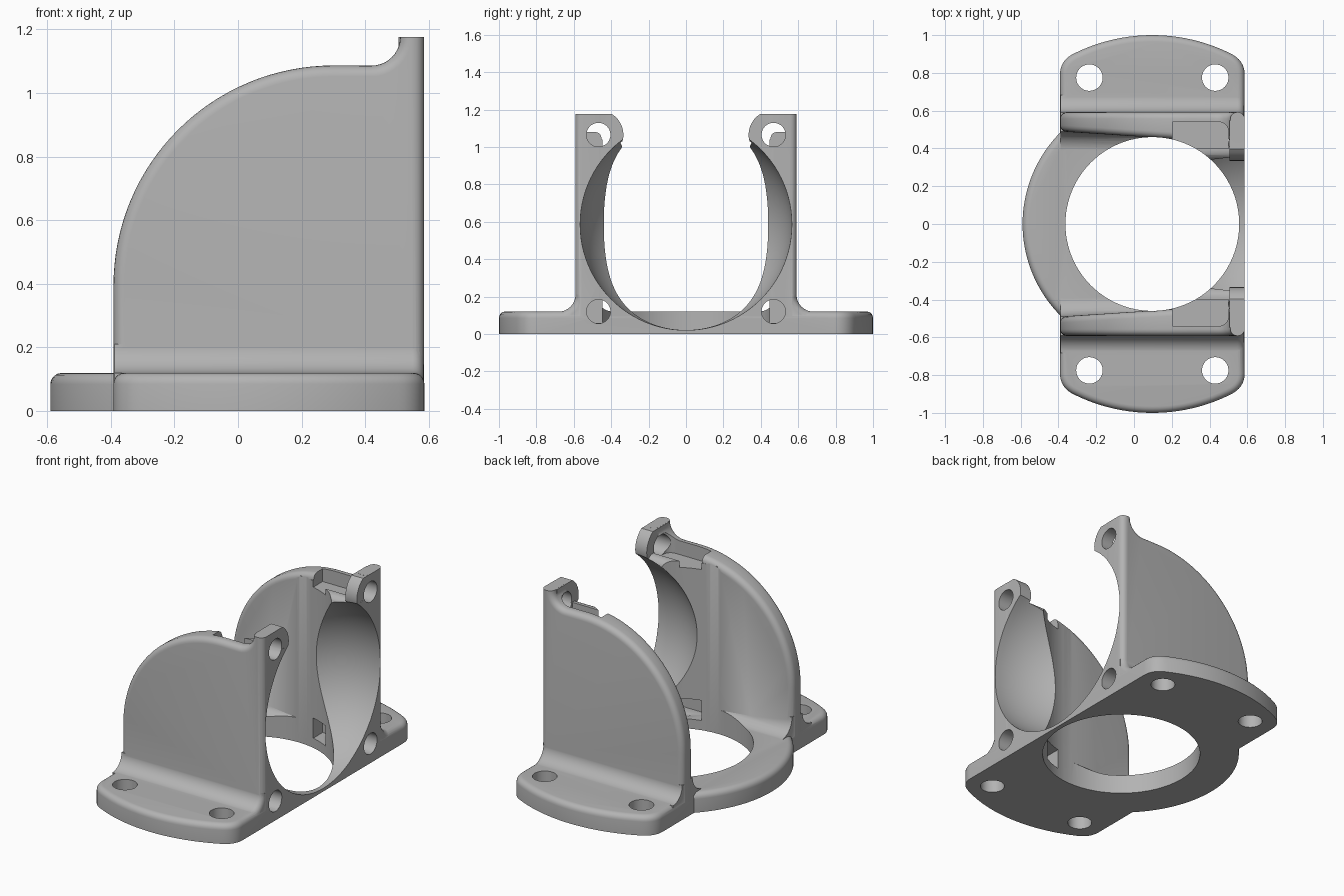
import bpy, bmesh
from math import sin, cos, radians

old = bpy.data.objects.get("Cube")
if old:
    bpy.data.objects.remove(old, do_unlink=True)

grey = bpy.data.materials.new("light grey")
grey.use_nodes = True
grey.diffuse_color = (0.45, 0.45, 0.45, 1)
grey.node_tree.nodes["Principled BSDF"].inputs["Base Color"].default_value = (0.45, 0.45, 0.45, 1)

CX = 0.097                    # centre of the round opening
BACK, FRONT = CX - 0.489, CX + 0.489
PLATE = 0.12                  # base thickness
OUT = 0.592                   # outer face of the side walls
AXIS_Z = 0.586                # height of the duct axis
GAP = 0.0006                  # keeps overlapping parts from sharing a plane


def arc(cx, cy, r, a0, a1, n):
    angles = [radians(a0 + (a1 - a0) * i / n) for i in range(n + 1)]
    return [(cx + r * cos(a), cy + r * sin(a)) for a in angles]


def circle(cx, cy, r, n=48):
    return arc(cx, cy, r, 0, 360, n)[:-1]


def finish(name, bm):
    bmesh.ops.recalc_face_normals(bm, faces=bm.faces)
    mesh = bpy.data.meshes.new(name)
    bm.to_mesh(mesh)
    bm.free()
    mesh.materials.append(grey)
    obj = bpy.data.objects.new(name, mesh)
    bpy.context.collection.objects.link(obj)
    return obj


def prism(name, pts, axis, t0, t1, soft=None, radius=0.035, warp=None):
    """Extrude a 2D outline along an axis, rounding the edges chosen by soft."""
    place = {"x": lambda u, v, t: (t, u, v),
             "y": lambda u, v, t: (u, t, v),
             "z": lambda u, v, t: (u, v, t)}[axis]
    bm = bmesh.new()
    ends = [[bm.verts.new(place(u, v, t)) for u, v in pts] for t in (t0, t1)]
    for end in ends:
        bm.faces.new(end)
    for i in range(len(pts)):
        j = (i + 1) % len(pts)
        bm.faces.new((ends[0][i], ends[0][j], ends[1][j], ends[1][i]))
    bmesh.ops.recalc_face_normals(bm, faces=bm.faces)
    if warp:
        for v in bm.verts:
            warp(v.co)
    if soft:
        edges = [e for e in bm.edges if soft(e.verts[0].co, e.verts[1].co)]
        bmesh.ops.bevel(bm, geom=edges, offset=radius, segments=5, profile=0.5,
                        affect="EDGES", clamp_overlap=False)
    return finish(name, bm)


def combine(target, others, operation):
    for other in others:
        mod = target.modifiers.new(operation.lower(), "BOOLEAN")
        mod.operation, mod.solver, mod.object = operation, "MANIFOLD", other
        bpy.context.view_layer.objects.active = target
        bpy.ops.object.modifier_apply(modifier=mod.name)
        bpy.data.objects.remove(other, do_unlink=True)


def top_rim(a, b):
    return min(a.z, b.z) > PLATE - 0.002


# Base plate with bowed ends and softened corners
half = arc(CX, 0.07, 0.93, 64, 116, 20)
x0, y0 = half[-1]
corner = []
for i in range(1, 9):
    t = i / 8
    corner.append(((1 - t) ** 2 * x0 + (1 - (1 - t) ** 2) * BACK,
                   (1 - t) ** 2 * y0 + 2 * t * (1 - t) * 0.87 + t * t * 0.79))
end = [(2 * CX - x, y) for x, y in reversed(corner)] + half + corner
outline = end + [(x, -y) for x, y in reversed(end)]
bracket = prism("duct_bracket", outline, "z", 0, PLATE, top_rim)

# Round flange bulging out at the back
adds = [prism("round_flange", arc(CX, 0, 0.687, 90, 270, 64), "z", GAP, PLATE - GAP, top_rim)]
cuts = []

# Side wall outline: quarter round at the back, raised tab at the front
wall = [(FRONT - GAP, 0.03), (FRONT - GAP, 1.176)]
wall += arc(0.42, 1.176, 0.09, 0, -90, 10)
wall += arc(0.3, 0.395, 0.692 - GAP, 90, 180, 32) + [(BACK + GAP, 0.03)]

for s in (1, -1):
    def soft_wall(a, b):
        along_side = (a.y - b.y) ** 2 < 0.01
        return along_side and max(a.z, b.z) > 0.1 and min(a.z, b.z) < 1.17

    def taper(co):
        if s * co.y < 0.5:
            co.y += s * 0.03 * (CX - co.x) / 0.489

    def soft_cove(a, b):
        return (min(a.x, b.x) > CX and min(a.z, b.z) > PLATE - 0.002
                and min(s * a.y, s * b.y) > OUT - 0.002)

    adds.append(prism("side_wall", wall, "y", s * 0.458, s * OUT, soft_wall, warp=taper))

    # Thick front part that carries the duct, and the screw tab
    duct = [(0.552, 0.01), (0.552, 1.04)] + arc(0.39, 0.99, 0.05, 90, 180, 6) + [(0.2, 0.01)]
    adds.append(prism("duct_body", [(s * y, z) for y, z in duct], "x", CX + 0.01, FRONT - 2 * GAP))
    tab = [(0.548, 0.95), (0.548, 1.176 - GAP)]
    tab += arc(0.465, 1.065, 0.131 - GAP, 122, 215, 10) + [(0.38, 0.95)]
    adds.append(prism("screw_tab", [(s * y, z) for y, z in tab], "x", 0.505, FRONT - 3 * GAP))

    # Coves between walls and base
    cove = [(0.57, 0.08), (0.682, 0.08)] + arc(0.682, 0.21, 0.091, 270, 180, 8) + [(0.57, 0.21)]
    adds.append(prism("outer_cove", [(s * y, z) for y, z in cove], "x",
                      BACK + 0.004, FRONT - 4 * GAP, soft_cove))
    cove = [(0.53, 0.08), (0.385, 0.08)] + arc(0.385, 0.223, 0.104, 270, 360, 8) + [(0.53, 0.223)]
    adds.append(prism("inner_cove", [(s * y, z) for y, z in cove], "x", BACK + 0.004, CX + 0.03))

    # Mounting holes, screw holes and nut pockets
    for dx in (-0.333, 0.333):
        cuts.append(prism("base_hole", circle(CX + dx, s * 0.775, 0.07), "z", -0.1, 0.3))
    for z in (PLATE, 1.065):
        cuts.append(prism("screw_hole", circle(s * 0.468, z, 0.064), "x", 0.3, 0.8))
    pocket = [(0.205, 0.4), (0.5, 0.4)] + arc(0.45, 0.49, 0.05, 0, 90, 6) + [(0.205, 0.54)]
    for z0, z1 in ((0.06, 0.185), (1.0, 1.4)):
        cuts.append(prism("nut_pocket", [(x, s * y) for x, y in pocket], "z", z0, z1))

# Round vertical opening and the bowl-shaped duct mouth
cuts.append(prism("opening", circle(CX, 0, 0.46, 96), "z", -0.2, 1.5))
ball = bmesh.new()
bmesh.ops.create_uvsphere(ball, u_segments=96, v_segments=48, radius=0.566)
for v in ball.verts:
    v.co.x, v.co.z = FRONT + 0.001 + v.co.z, AXIS_Z - v.co.x
cuts.append(finish("duct_mouth", ball))

combine(bracket, adds, "UNION")
combine(bracket, cuts, "DIFFERENCE")

bpy.ops.object.select_all(action="DESELECT")
bracket.select_set(True)
bpy.context.view_layer.objects.active = bracket
bpy.ops.object.shade_smooth_by_angle(angle=radians(30))
